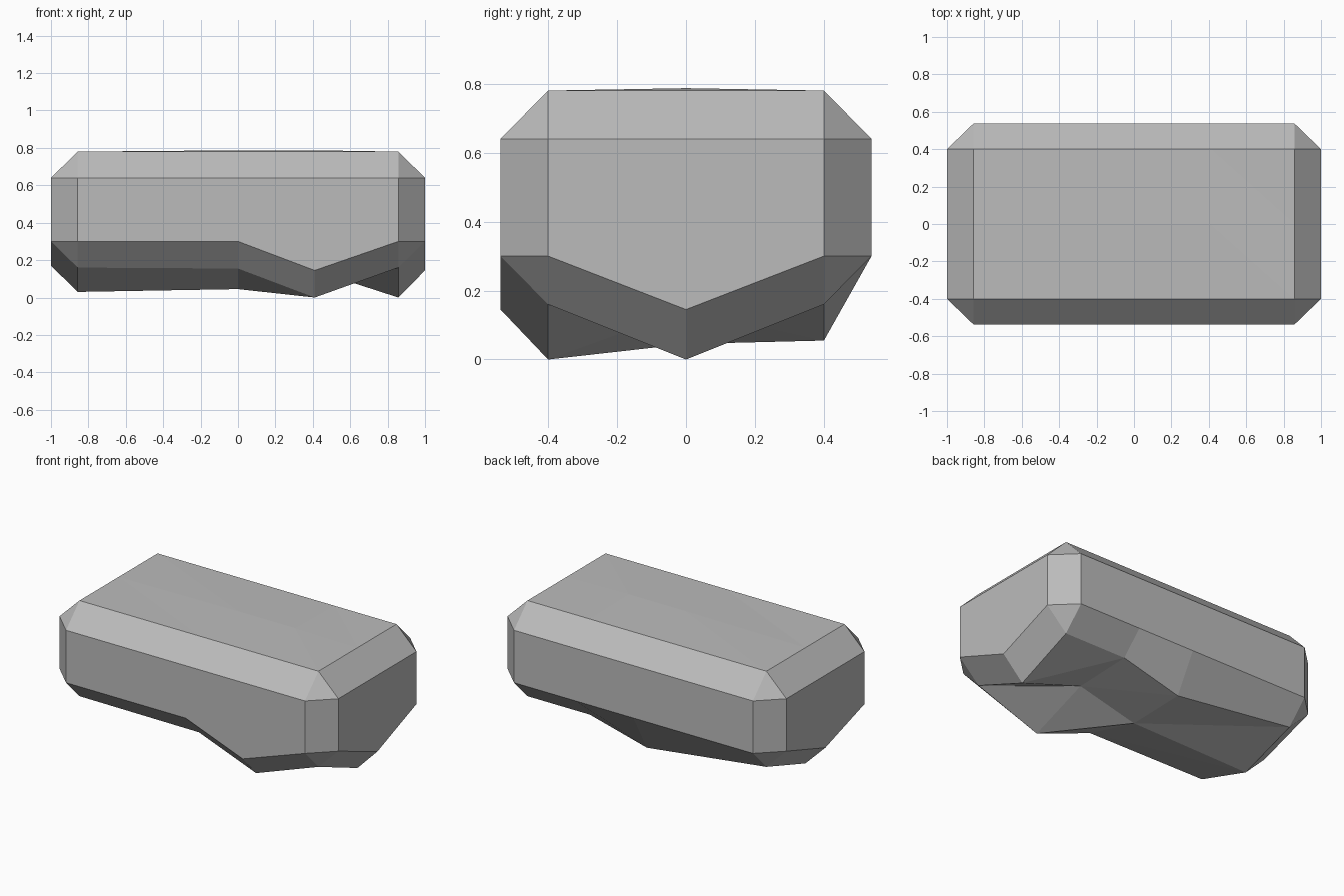
import bpy
import bmesh

old = bpy.data.objects.get("Cube")
if old:
    bpy.data.objects.remove(old, do_unlink=True)

# One plain stone colour
stone = bpy.data.materials.new("stone grey")
stone.use_nodes = True
colour = (0.5, 0.5, 0.5, 1)
stone.diffuse_color = colour
stone.node_tree.nodes["Principled BSDF"].inputs["Base Color"].default_value = colour

# Grid lines of the caps, and the reach of the chamfered walls
XS = (-0.857, 0, 0.41, 0.857)
YS = (-0.4, 0, 0.4)
WALL_X, WALL_Y = 1.0, 0.538
LAST_X, LAST_Y = len(XS) - 1, len(YS) - 1

# Underside heights, rows from front to back
UNDER = ((0.16, 0.155, 0.0, 0.16),
         (0.03, 0.045, 0.145, 0.0),
         (0.16, 0.055, 0.16, 0.16))
# Where the lower rim of the wall dips below its usual height
RIM_LOW, RIM_HIGH = 0.30, 0.64
DIPS = {(2, 0): 0.145, (LAST_X, 1): 0.145, (0, 1): 0.17}


def top_height(i, j):
    return 0.787 if 0 < i < LAST_X and j == 1 else 0.78


bm = bmesh.new()


def make_cap(height):
    """Add the vertices of one cap, keyed by grid position."""
    return {(i, j): bm.verts.new((x, y, height(i, j)))
            for i, x in enumerate(XS) for j, y in enumerate(YS)}


under = make_cap(lambda i, j: UNDER[j][i])
top = make_cap(top_height)

# Cap faces, split into triangles along one diagonal
for cap in (under, top):
    for i in range(LAST_X):
        for j in range(LAST_Y):
            a, b = cap[i, j], cap[i + 1, j]
            c, d = cap[i + 1, j + 1], cap[i, j + 1]
            bm.faces.new((a, b, d))
            bm.faces.new((b, c, d))

# Walk around the wall: each corner appears twice, once for each side
walk = [(i, 0, 0, -1) for i in range(LAST_X + 1)]
walk += [(LAST_X, j, 1, 0) for j in range(LAST_Y + 1)]
walk += [(i, LAST_Y, 0, 1) for i in reversed(range(LAST_X + 1))]
walk += [(0, j, -1, 0) for j in reversed(range(LAST_Y + 1))]

low_rim, high_rim = [], []
for i, j, sx, sy in walk:
    x = sx * WALL_X if sx else XS[i]
    y = sy * WALL_Y if sy else YS[j]
    low_rim.append(bm.verts.new((x, y, DIPS.get((i, j), RIM_LOW))))
    high_rim.append(bm.verts.new((x, y, RIM_HIGH)))

# Upright wall and the chamfers that join it to both caps
for k, (i, j, _, _) in enumerate(walk):
    n = (k + 1) % len(walk)
    key, next_key = (i, j), walk[n][:2]
    bm.faces.new((low_rim[k], low_rim[n], high_rim[n], high_rim[k]))
    for rim, cap in ((low_rim, under), (high_rim, top)):
        if key == next_key:
            bm.faces.new((rim[k], rim[n], cap[key]))
        else:
            bm.faces.new((rim[k], rim[n], cap[next_key], cap[key]))

bmesh.ops.recalc_face_normals(bm, faces=bm.faces)
mesh = bpy.data.meshes.new("rock_block")
bm.to_mesh(mesh)
bm.free()
mesh.materials.append(stone)
rock = bpy.data.objects.new("rock_block", mesh)
bpy.context.collection.objects.link(rock)
